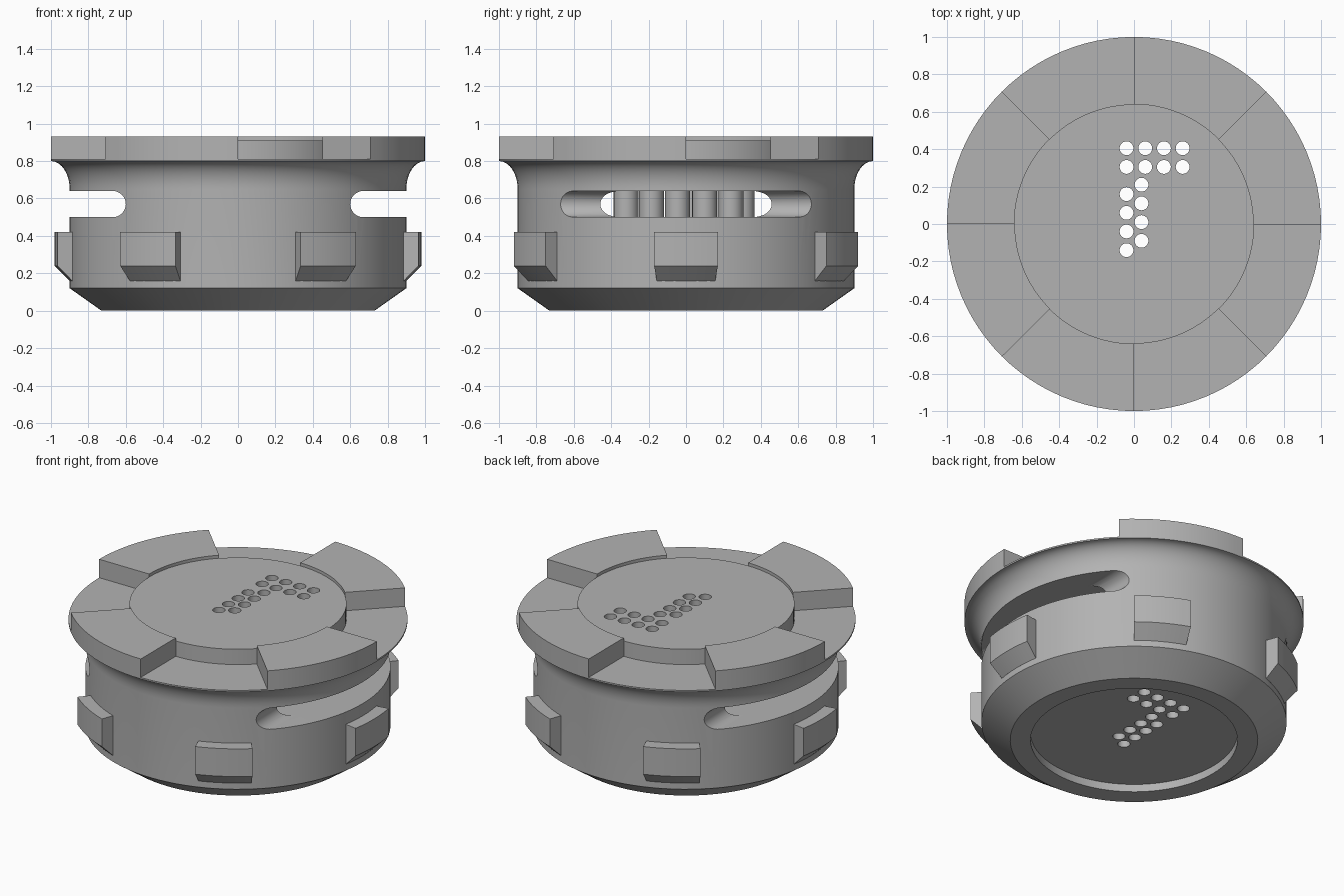
import bpy, bmesh
from math import cos, sin, pi, radians

cube = bpy.data.objects.get("Cube")
if cube:
    bpy.data.objects.remove(cube, do_unlink=True)

grey = bpy.data.materials.new("plain grey")
grey.use_nodes = True
grey.diffuse_color = (0.45, 0.45, 0.45, 1)
grey.node_tree.nodes["Principled BSDF"].inputs["Base Color"].default_value = (0.45, 0.45, 0.45, 1)


def finish(name, bm):
    bmesh.ops.remove_doubles(bm, verts=bm.verts, dist=1e-5)
    bmesh.ops.recalc_face_normals(bm, faces=bm.faces)
    mesh = bpy.data.meshes.new(name)
    bm.to_mesh(mesh)
    bm.free()
    mesh.materials.append(grey)
    ob = bpy.data.objects.new(name, mesh)
    bpy.context.collection.objects.link(ob)
    return ob


def smooth(ob):
    bpy.ops.object.select_all(action='DESELECT')
    ob.select_set(True)
    bpy.context.view_layer.objects.active = ob
    bpy.ops.object.shade_smooth_by_angle(angle=radians(30))


def sweep(name, profile, start, end, steps):
    """Closed (radius, z) profile turned about z, capped at the ends unless it is a full turn."""
    bm = bmesh.new()
    full = end - start >= 360
    rings = []
    for i in range(steps if full else steps + 1):
        a = radians(start + (end - start) * i / steps)
        rings.append([bm.verts.new((r * cos(a), r * sin(a), z)) for r, z in profile])
    n = len(profile)
    for i in range(steps):
        p, q = rings[i], rings[(i + 1) % len(rings)]
        for j in range(n):
            k = (j + 1) % n
            bm.faces.new((p[j], p[k], q[k], q[j]))
    if full:
        for j in (0, n - 1):
            bm.faces.new([r[j] for r in rings])
        # the inner side of the closed loop is not needed on a solid body
        inner = [f for f in bm.faces if len(f.verts) == 4
                 and any(v in f.verts for v in (r[0] for r in rings))
                 and any(v in f.verts for v in (r[n - 1] for r in rings))]
        bmesh.ops.delete(bm, geom=inner, context='FACES_ONLY')
    else:
        bm.faces.new(rings[0])
        bm.faces.new(rings[-1])
    return finish(name, bm)


def cylinders(name, spots, radius, low, high, sides):
    bm = bmesh.new()
    for x, y in spots:
        made = bmesh.ops.create_cone(bm, cap_ends=True, segments=sides, radius1=radius,
                                     radius2=radius, depth=high - low)
        bmesh.ops.translate(bm, verts=made["verts"], vec=(x, y, (low + high) / 2))
    return finish(name, bm)


def slot_cutter(side):
    """Round-ended bar running along y."""
    low, high, tip, out = 0.5, 0.64, 0.6, 1.2
    r = (high - low) / 2
    section = [(out, low), (out, high)]
    section += [(tip + r - r * sin(pi * i / 16), low + r + r * cos(pi * i / 16)) for i in range(17)]
    bm = bmesh.new()
    ends = [[bm.verts.new((side * x, y, z)) for x, z in section] for y in (-1.2, 1.2)]
    for e in ends:
        bm.faces.new(e)
    for j in range(len(section)):
        k = j - 1
        bm.faces.new((ends[0][j], ends[0][k], ends[1][k], ends[1][j]))
    return finish("slot_cutter", bm)


# Body with bottom recess, chamfer, flared flange and raised centre disc
flare = [(1 - 0.1 * sin(pi / 2 * i / 10), 0.64 + 0.16 * (1 - sin(pi / 2 * i / 10)) ** 0.9)
         for i in range(10, -1, -1)]
flare = [(0.9 + 0.1 * (1 - cos(pi / 2 * i / 10)), 0.65 + 0.15 * sin(pi / 2 * i / 10))
         for i in range(11)]
profile = [(0.61, 0.05), (0.61, 0), (0.73, 0), (0.9, 0.12)] + flare
profile += [(1, 0.81), (0.64, 0.81), (0.64, 0.91)]
body = sweep("body", profile, 0, 360, 96)

# Hole pattern: a double bar and a zigzag stem
holes = [(-0.04 + 0.1 * i, y) for i in range(4) for y in (0.405, 0.305)]
holes += [(-0.04, 0.16 - 0.1 * i) for i in range(4)]
holes += [(0.04, 0.21 - 0.1 * i) for i in range(4)]

cutters = [cylinders("cavity_cutter", [(0, 0)], 0.755, 0.5, 0.64, 96),
           slot_cutter(1), slot_cutter(-1),
           cylinders("hole_cutter", holes, 0.037, -0.2, 1.2, 24)]
bpy.context.view_layer.objects.active = body
for c in cutters:
    c.hide_render = True
    mod = body.modifiers.new("cut", 'BOOLEAN')
    mod.operation = 'DIFFERENCE'
    mod.solver = 'EXACT'
    mod.object = c
    bpy.ops.object.modifier_apply(modifier=mod.name)
    bpy.data.objects.remove(c, do_unlink=True)
smooth(body)

# Four raised blocks on the flange
for i in range(4):
    block = [(0.64, 0.81), (1, 0.81), (1, 0.93), (0.64, 0.93)]
    smooth(sweep(f"top_block_{i + 1}", block, 45 + 90 * i, 90 + 90 * i, 12))

# Six side lugs with a sloped underside
for i in range(6):
    lug = [(0.88, 0.16), (0.9, 0.16), (0.98, 0.24), (0.98, 0.42), (0.88, 0.42)]
    smooth(sweep(f"side_lug_{i + 1}", lug, 60 * i - 10, 60 * i + 10, 6))

# Pins standing inside the cavity
pins = [(0.4, y) for y in (-0.32, -0.045, 0.1, 0.24)]
pins += [(-0.4, y) for y in (-0.185, 0.03, 0.17, 0.3)]
smooth(cylinders("inner_pins", pins, 0.067, 0.495, 0.645, 24))
